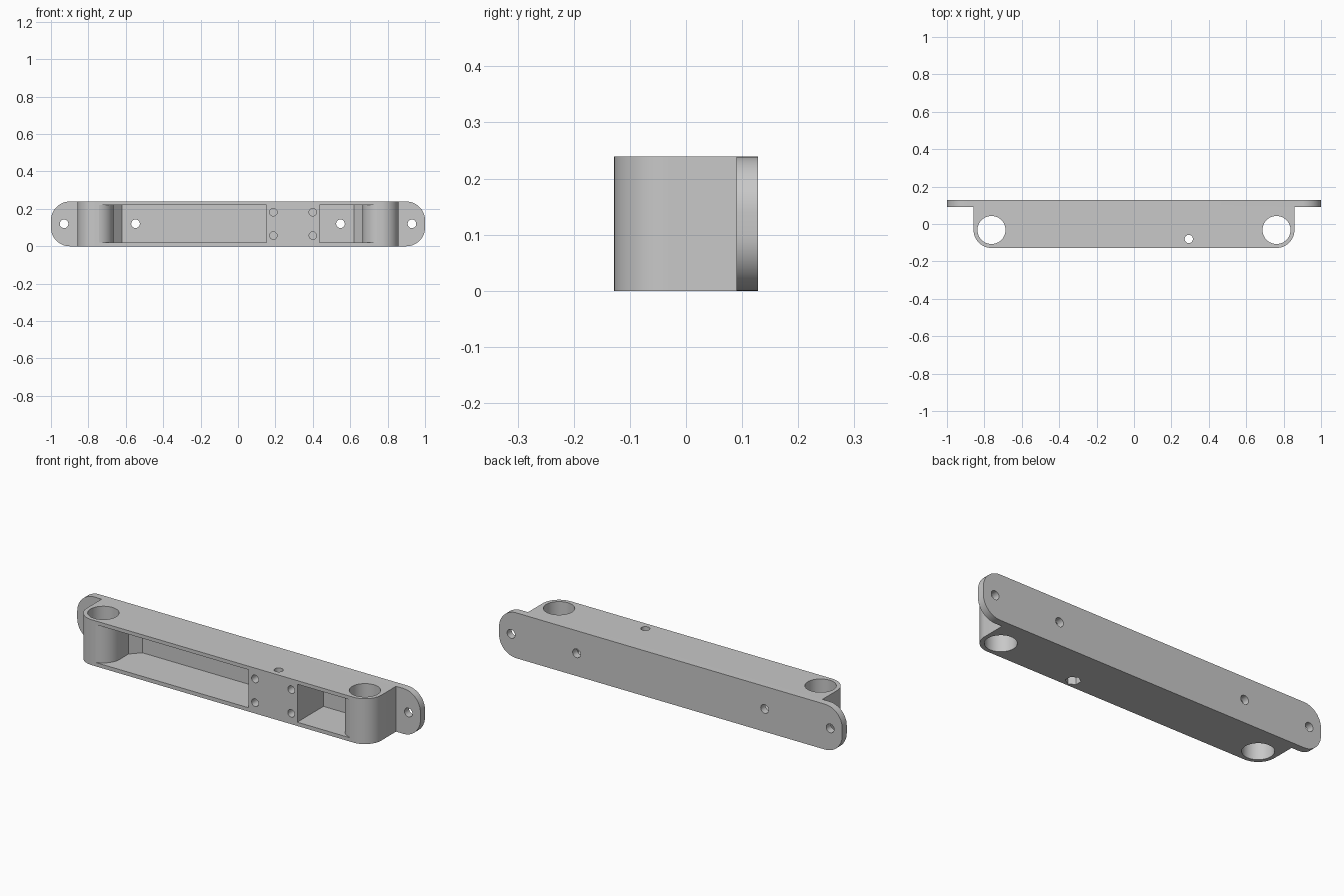
import bpy, bmesh, math
from mathutils import Matrix

if "Cube" in bpy.data.objects:
    bpy.data.objects.remove(bpy.data.objects["Cube"])

H = 0.239                      # bracket height
BX, BY, BR = 0.762, -0.032, 0.096   # end boss centre and radius
BACK, WALL = 0.128, 0.09

grey = bpy.data.materials.new("plain_grey")
grey.diffuse_color = (0.58, 0.58, 0.58, 1)
grey.use_nodes = True
grey.node_tree.nodes["Principled BSDF"].inputs["Base Color"].default_value = grey.diffuse_color


def arc(cx, cy, r, a0, a1, n):
    return [(cx + r * math.cos(math.radians(a0 + (a1 - a0) * i / n)),
             cy + r * math.sin(math.radians(a0 + (a1 - a0) * i / n)))
            for i in range(n + 1)]


def to_object(name, bm):
    me = bpy.data.meshes.new(name)
    bm.to_mesh(me)
    bm.free()
    me.materials.append(grey)
    ob = bpy.data.objects.new(name, me)
    bpy.context.collection.objects.link(ob)
    return ob


def prism(name, pts, z0, z1, round_ends=False):
    """Extrude an outline drawn in plan from z0 to z1."""
    bm = bmesh.new()
    face = bm.faces.new([bm.verts.new((x, y, z0)) for x, y in pts])
    res = bmesh.ops.extrude_face_region(bm, geom=[face])
    top = [g for g in res["geom"] if isinstance(g, bmesh.types.BMVert)]
    bmesh.ops.translate(bm, verts=top, vec=(0, 0, z1 - z0))
    bmesh.ops.recalc_face_normals(bm, faces=bm.faces)
    if round_ends:
        # Only the short edges across the thickness of each ear tip
        ends = []
        for e in bm.edges:
            a, b = e.verts[0].co, e.verts[1].co
            if a.x * b.x > 0.99 and abs(a.z - b.z) < 1e-5:
                ends.append(e)
        bmesh.ops.bevel(bm, geom=ends, offset=0.1, segments=12,
                        profile=0.5, affect='EDGES')
        bmesh.ops.recalc_face_normals(bm, faces=bm.faces)
    return to_object(name, bm)


def rod(name, x, y, z, r, length, along_y=False, sides=32):
    bm = bmesh.new()
    m = Matrix.Translation((x, y, z))
    if along_y:
        m = m @ Matrix.Rotation(math.pi / 2, 4, 'X')
    bmesh.ops.create_cone(bm, cap_ends=True, segments=sides, radius1=r,
                          radius2=r, depth=length, matrix=m)
    return to_object(name, bm)


# Body with rounded front corners and thin mounting ears at the back
right = [(1, BACK), (1, WALL), (BX + BR, WALL)] + arc(BX, BY, BR, 0, -90, 16)
left = [(-x, y) for x, y in reversed(right)]
body = prism("mounting_bracket", right + left, 0, H, round_ends=True)

cutters = []


# Front pockets, each wrapping round an end boss with a chamfered back corner
def pocket(name, side, inner):
    pts = [(inner, -0.2), (inner, WALL), (0.62, WALL), (0.667, 0.04)]
    pts += arc(BX, BY, BR, 180, 258, 16)
    pts.append((pts[-1][0], -0.2))
    cutters.append(prism(name, [(side * x, y) for x, y in pts], 0.02, 0.22))


pocket("long_pocket", -1, -0.152)
pocket("short_pocket", 1, 0.435)

for s in (-1, 1):
    # Large vertical bores, ear holes and back wall holes
    cutters.append(rod("bore", s * BX, BY, 0.12, 0.075, 0.4, sides=48))
    cutters.append(rod("ear_hole", s * 0.93, 0.11, 0.12, 0.023, 0.1, True))
    cutters.append(rod("wall_hole", s * 0.548, 0.11, 0.12, 0.023, 0.1, True))

# Blind screw holes in the solid front block
for x in (0.189, 0.4):
    for z in (0.057, 0.182):
        cutters.append(rod("screw_hole", x, -0.128, z, 0.02, 0.2, True))

# Vertical pin hole with a hexagonal nut recess underneath
cutters.append(rod("pin_hole", 0.293, -0.08, 0.12, 0.022, 0.4))
cutters.append(rod("nut_recess", 0.293, -0.08, 0.0, 0.037, 0.08, sides=6))

for c in cutters:
    c.hide_render = True
    mod = body.modifiers.new(c.name, 'BOOLEAN')
    mod.operation = 'DIFFERENCE'
    mod.solver = 'EXACT'
    mod.object = c

# Bake the cuts and drop the cutters
bpy.context.view_layer.update()
dg = bpy.context.evaluated_depsgraph_get()
baked = bpy.data.meshes.new_from_object(body.evaluated_get(dg))
body.modifiers.clear()
body.data = baked
for c in cutters:
    bpy.data.objects.remove(c)

bpy.ops.object.select_all(action='DESELECT')
body.select_set(True)
bpy.context.view_layer.objects.active = body
bpy.ops.object.shade_smooth_by_angle(angle=math.radians(30))
